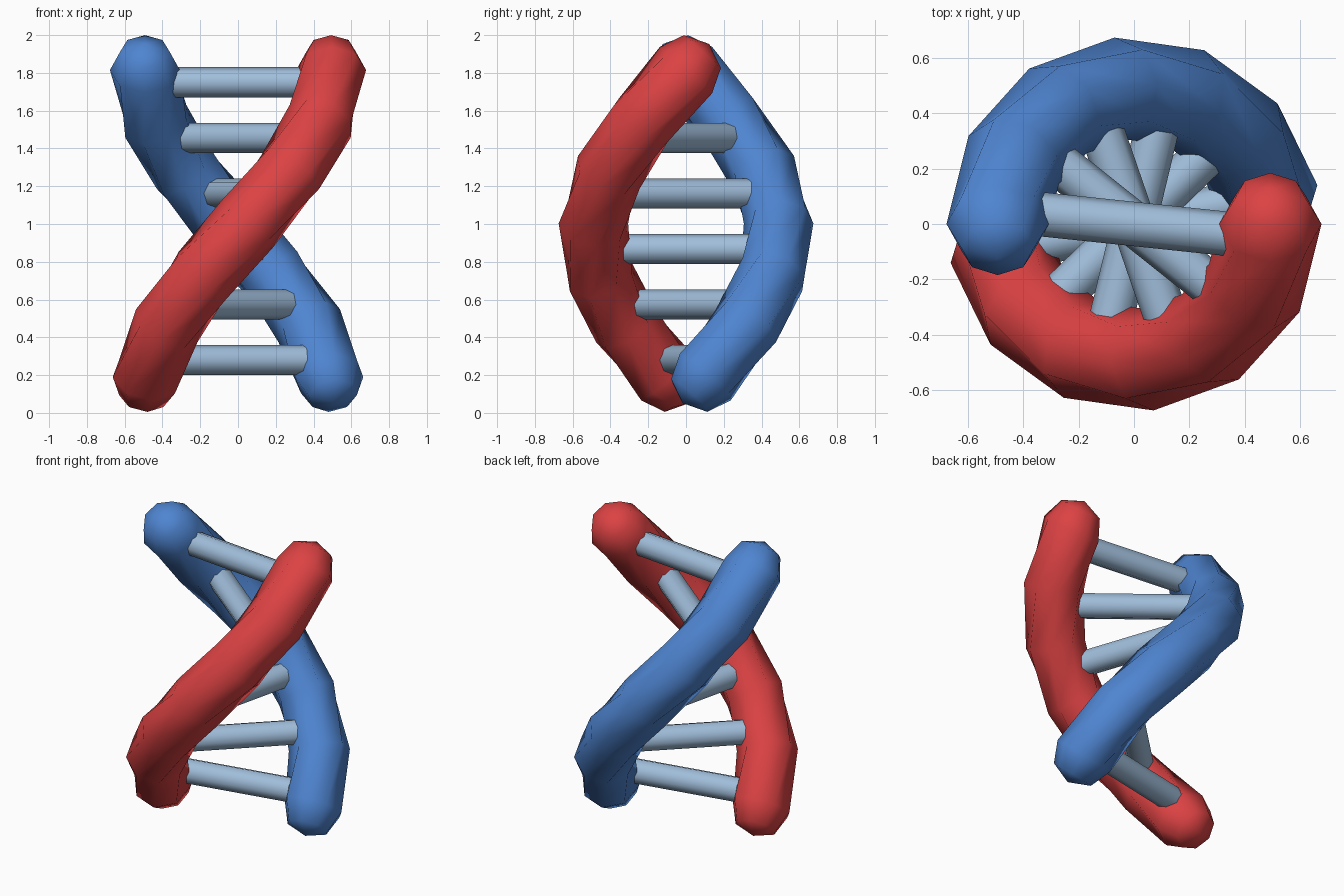
import bpy, bmesh, math
from mathutils import Vector, Matrix

if "Cube" in bpy.data.objects:
    bpy.data.objects.remove(bpy.data.objects["Cube"])

R, TUBE = 0.493, 0.185          # helix radius, strand thickness
Z_TOP, Z_BOT = 1.815, 0.19      # centres of the rounded ends
SWEEP = math.radians(168)
SEGS, SIDES = 6, 8


def material(name, rgb):
    m = bpy.data.materials.new(name)
    m.diffuse_color = (*rgb, 1)
    m.use_nodes = True
    m.node_tree.nodes["Principled BSDF"].inputs["Base Color"].default_value = m.diffuse_color
    return m


def finish(bm, name, mat, angle=None):
    bmesh.ops.recalc_face_normals(bm, faces=bm.faces)
    me = bpy.data.meshes.new(name)
    bm.to_mesh(me)
    bm.free()
    me.materials.append(mat)
    ob = bpy.data.objects.new(name, me)
    bpy.context.collection.objects.link(ob)
    bpy.context.view_layer.objects.active = ob
    ob.select_set(True)
    if angle:
        bpy.ops.object.shade_smooth_by_angle(angle=math.radians(angle))
    else:
        bpy.ops.object.shade_smooth()
    ob.select_set(False)


def strand(name, mat, start):
    """Helical tube with rounded ends, from top to bottom."""
    bm = bmesh.new()
    drop = (Z_BOT - Z_TOP) / SWEEP

    def frame(t):
        a = start - SWEEP * t
        out = Vector((math.cos(a), math.sin(a), 0))
        tan = Vector((R * math.sin(a), -R * math.cos(a), drop)).normalized()
        return out * R + Vector((0, 0, Z_TOP + (Z_BOT - Z_TOP) * t)), out, tan

    def ring(t, along, radius):
        c, out, tan = frame(t)
        side = tan.cross(out)
        return [bm.verts.new(c + tan * along + radius *
                (out * math.cos(k * math.tau / SIDES) + side * math.sin(k * math.tau / SIDES)))
                for k in range(SIDES)]

    h = TUBE * math.sqrt(0.5)
    rings = [ring(0, -h, h)]
    rings += [ring(i / SEGS, 0, TUBE) for i in range(SEGS + 1)]
    rings += [ring(1, h, h)]
    for lo, hi in zip(rings, rings[1:]):
        for k in range(SIDES):
            n = (k + 1) % SIDES
            bm.faces.new((lo[k], lo[n], hi[n], hi[k]))
    # rounded tips
    for t, s, r in ((0, -1, rings[0]), (1, 1, rings[-1])):
        c, out, tan = frame(t)
        tip = bm.verts.new(c + tan * s * TUBE)
        for k in range(SIDES):
            bm.faces.new((r[k], r[(k + 1) % SIDES], tip))
    finish(bm, name, mat)


red = material("red", (0.72, 0.055, 0.057))
blue = material("blue", (0.078, 0.235, 0.64))
pale = material("pale_blue", (0.35, 0.51, 0.70))

# two opposite strands
strand("red_strand", red, 0)
strand("blue_strand", blue, math.pi)

# rungs turning with the strands
for i in range(6):
    bm = bmesh.new()
    rot = Matrix.Rotation(math.radians(-6 - 32.5 * i), 4, 'Z') @ Matrix.Rotation(math.pi / 2, 4, 'Y')
    bmesh.ops.create_cone(bm, cap_ends=True, segments=8, radius1=0.08, radius2=0.08, depth=0.72,
                          matrix=Matrix.Translation((0, 0, 1.75 - 0.294 * i)) @ rot)
    finish(bm, f"rung_{i + 1}", pale, 50)
